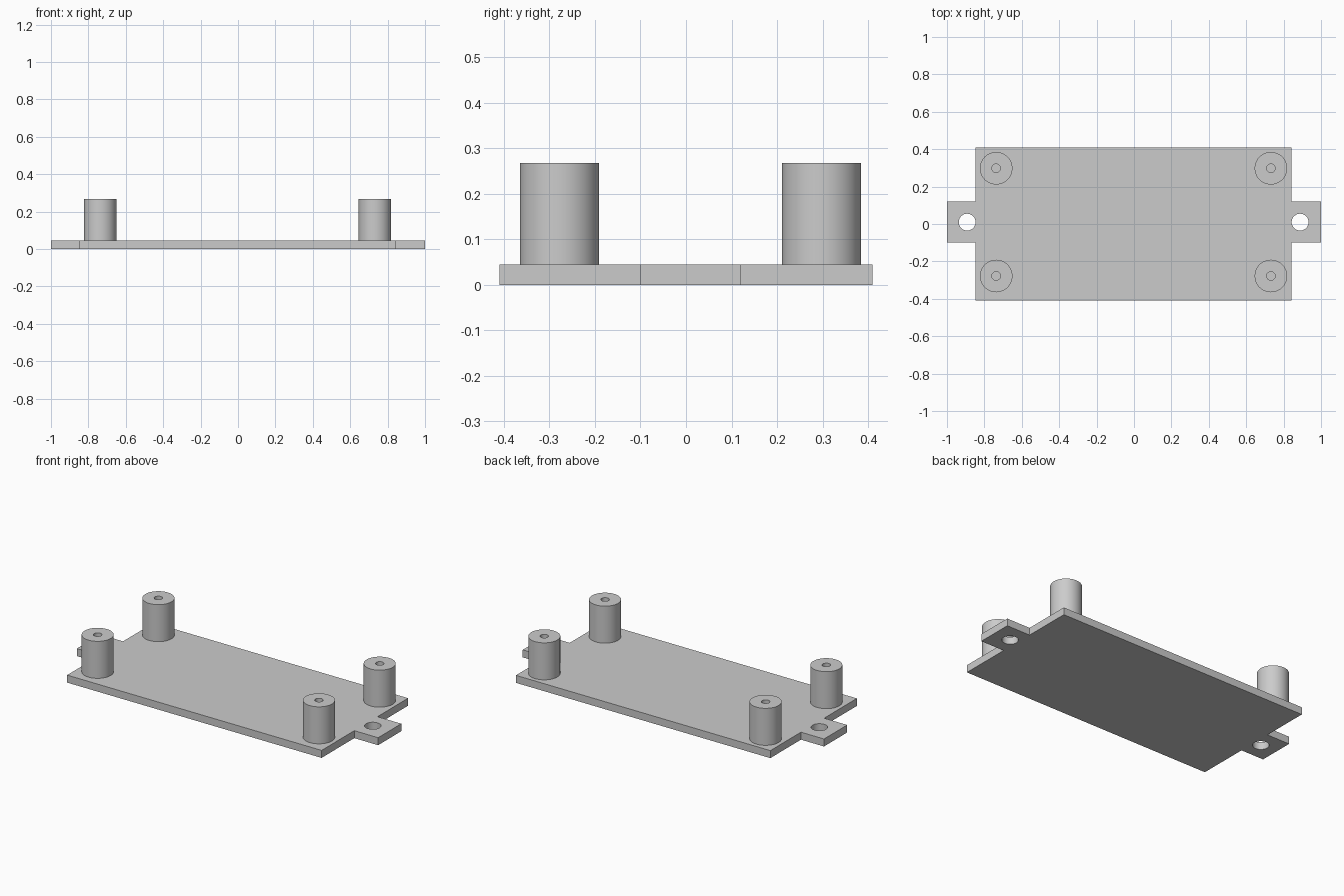
import bpy
import bmesh
from math import radians, tau

cube = bpy.data.objects.get("Cube")
if cube:
    bpy.data.objects.remove(cube, do_unlink=True)

# Main sizes
PLATE_TOP = 0.045
POST_TOP = 0.267
POST_R, BORE_R, TAB_HOLE_R = 0.087, 0.023, 0.045
SIDES = 48

grey = bpy.data.materials.new("light grey")
grey.use_nodes = True
grey.diffuse_color = (0.6, 0.6, 0.6, 1)
grey.node_tree.nodes["Principled BSDF"].inputs["Base Color"].default_value = grey.diffuse_color


def add_object(name, bm):
    """Turn a bmesh into a grey object with outward normals."""
    bmesh.ops.recalc_face_normals(bm, faces=bm.faces)
    mesh = bpy.data.meshes.new(name)
    bm.to_mesh(mesh)
    bm.free()
    mesh.materials.append(grey)
    obj = bpy.data.objects.new(name, mesh)
    bpy.context.collection.objects.link(obj)
    return obj


def make_active(obj):
    bpy.ops.object.select_all(action="DESELECT")
    obj.select_set(True)
    bpy.context.view_layer.objects.active = obj


def smooth(obj):
    make_active(obj)
    bpy.ops.object.shade_smooth_by_angle(angle=radians(30))


def extruded_plate(name, outline, height):
    bm = bmesh.new()
    face = bm.faces.new([bm.verts.new((x, y, 0)) for x, y in outline])
    top = bmesh.ops.extrude_face_region(bm, geom=[face], use_keep_orig=True)["geom"]
    verts = [v for v in top if isinstance(v, bmesh.types.BMVert)]
    bmesh.ops.translate(bm, verts=verts, vec=(0, 0, height))
    return add_object(name, bm)


def drill(obj, x, y, radius):
    """Cut a round hole right through the plate."""
    bpy.ops.mesh.primitive_cylinder_add(vertices=SIDES, radius=radius, depth=1, location=(x, y, 0))
    cutter = bpy.context.object
    cutter.name = "hole_cutter"
    cutter.hide_render = True
    cutter.data.materials.append(grey)
    mod = obj.modifiers.new("hole", "BOOLEAN")
    mod.operation = "DIFFERENCE"
    mod.solver = "EXACT"
    mod.object = cutter
    make_active(obj)
    bpy.ops.object.modifier_apply(modifier=mod.name)
    bpy.data.objects.remove(cutter, do_unlink=True)


def standoff(name, x, y):
    """Hollow post: outer wall, top rim and bore, turned round its axis."""
    profile = [(POST_R, PLATE_TOP), (POST_R, POST_TOP), (BORE_R, POST_TOP), (BORE_R, PLATE_TOP)]
    bm = bmesh.new()
    verts = [bm.verts.new((r, 0, z)) for r, z in profile]
    edges = [bm.edges.new(pair) for pair in zip(verts, verts[1:] + verts[:1])]
    bmesh.ops.spin(bm, geom=verts + edges, cent=(0, 0, 0), axis=(0, 0, 1),
                   angle=tau, steps=SIDES, use_merge=True)
    bmesh.ops.remove_doubles(bm, verts=bm.verts, dist=0.0001)
    obj = add_object(name, bm)
    obj.location = (x, y, 0)
    smooth(obj)


# Base plate with a mounting tab at each end
L, R, F, B = -0.847, 0.842, -0.41, 0.41
TF, TB = -0.10, 0.12
base = extruded_plate("base_plate", [
    (L, F), (R, F), (R, TF), (1, TF), (1, TB), (R, TB),
    (R, B), (L, B), (L, TB), (-1, TB), (-1, TF), (L, TF)], PLATE_TOP)
for hole_x in (-0.892, 0.888):
    drill(base, hole_x, 0.01, TAB_HOLE_R)
smooth(base)

# Four corner standoffs
for side, x in (("right", -0.737), ("left", 0.732)):
    for end, y in (("front", -0.278), ("back", 0.298)):
        standoff(f"{end}_{side}_standoff", x, y)
